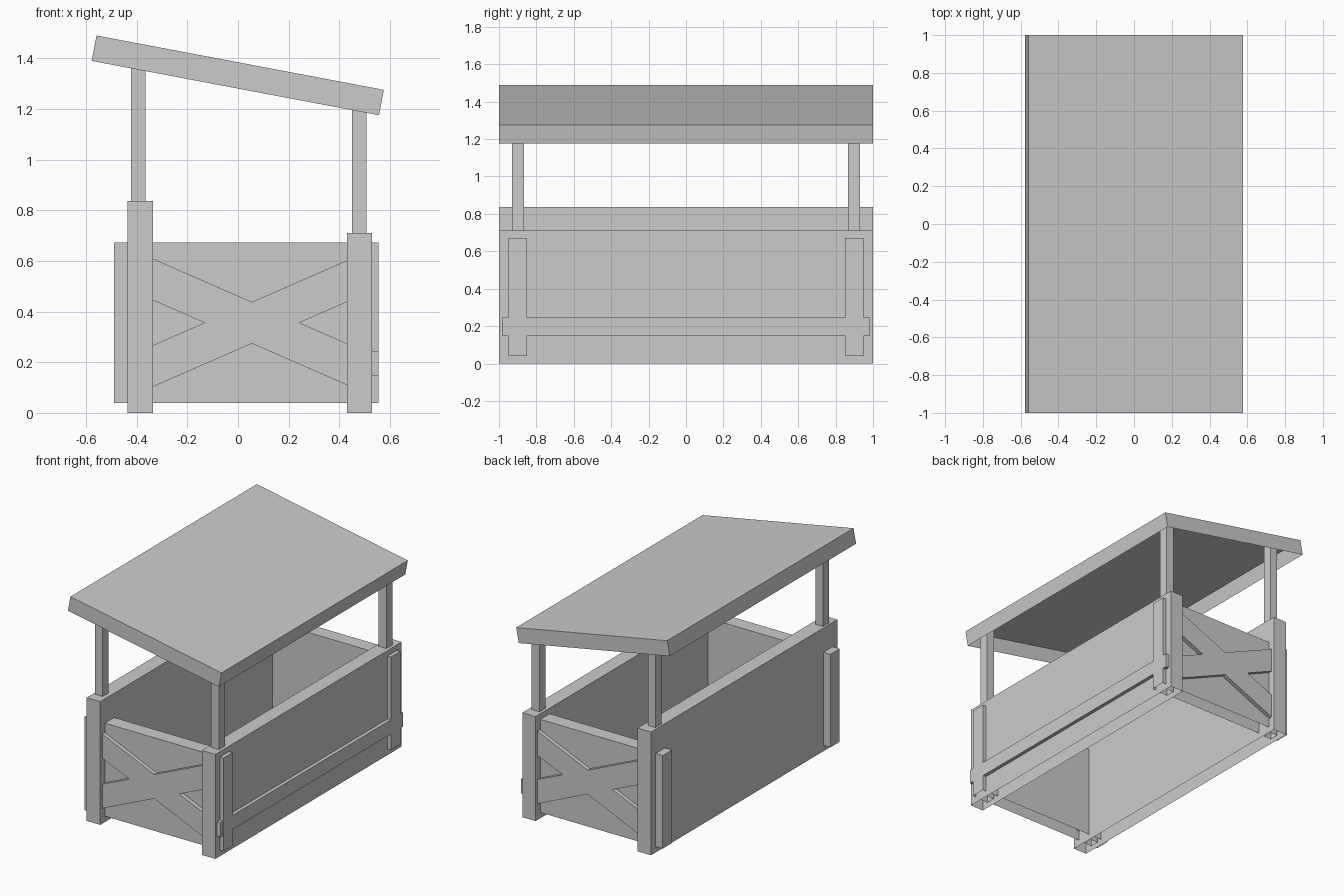
import bpy, bmesh, math
from mathutils import Matrix, Vector

if "Cube" in bpy.data.objects:
    bpy.data.objects.remove(bpy.data.objects["Cube"])


def finish(bm, name):
    bmesh.ops.recalc_face_normals(bm, faces=bm.faces)
    mesh = bpy.data.meshes.new(name)
    bm.to_mesh(mesh)
    bm.free()
    obj = bpy.data.objects.new(name, mesh)
    bpy.context.collection.objects.link(obj)
    return obj


def box(name, x, y, z, open_bottom=True):
    """Box from (min, max) ranges, by default a shell without its underside."""
    bm = bmesh.new()
    bmesh.ops.create_cube(bm, size=1)
    if open_bottom:
        under = [f for f in bm.faces if f.calc_center_median().z < -0.4]
        bmesh.ops.delete(bm, geom=under, context='FACES_ONLY')
    size = Vector([r[1] - r[0] for r in (x, y, z)])
    mid = Vector([(r[1] + r[0]) / 2 for r in (x, y, z)])
    bm.transform(Matrix.Translation(mid) @ Matrix.Diagonal(size).to_4x4())
    return finish(bm, name)


def mirror_y(obj):
    mod = obj.modifiers.new("mirror", 'MIRROR')
    mod.use_axis = (False, True, False)


# Long side walls, one taller than the other
box("tall_side_wall", (-0.437, -0.335), (-1, 1), (0, 0.837))
box("low_side_wall", (0.43, 0.53), (-1, 1), (0, 0.71))

# End panels, their ends poke out through the side walls
mirror_y(box("end_panel", (-0.49, 0.555), (-0.95, -0.85), (0.04, 0.672)))

# Horizontal rail on the outside of the low wall
box("side_rail", (0.49, 0.554), (-0.98, 0.98), (0.148, 0.245), False)

# Cross brace on each end panel, arms ending inside the walls
cx, cz, half, slope = 0.055, 0.356, 0.082, 0.437
xl, xr = -0.38, 0.48
dl, dr, notch = (cx - xl) * slope, (xr - cx) * slope, half / slope
profile = [(cx, half), (xl, dl + half), (xl, dl - half), (cx - notch, 0),
           (xl, -dl + half), (xl, -dl - half), (cx, -half),
           (xr, -dr - half), (xr, -dr + half), (cx + notch, 0),
           (xr, dr - half), (xr, dr + half)]
bm = bmesh.new()
face = bm.faces.new([bm.verts.new((x, -0.945, cz + z)) for x, z in profile])
ext = bmesh.ops.extrude_face_region(bm, geom=[face])
bmesh.ops.translate(bm, vec=(0, -0.033, 0),
                    verts=[v for v in ext["geom"] if isinstance(v, bmesh.types.BMVert)])
mirror_y(finish(bm, "cross_brace"))

# Roof posts
for name, x, top in (("tall_post", (-0.422, -0.366), 1.445),
                     ("short_post", (0.45, 0.508), 1.28)):
    mirror_y(box(name, x, (-0.93, -0.867), (0.02, top)))

# Sloping hollow roof
roof = box("roof", (-0.5775, 0.5775), (-1, 1), (-0.051, 0.051))
roof.location = (-0.001, 0, 1.333)
roof.rotation_euler.y = math.atan(0.189)
